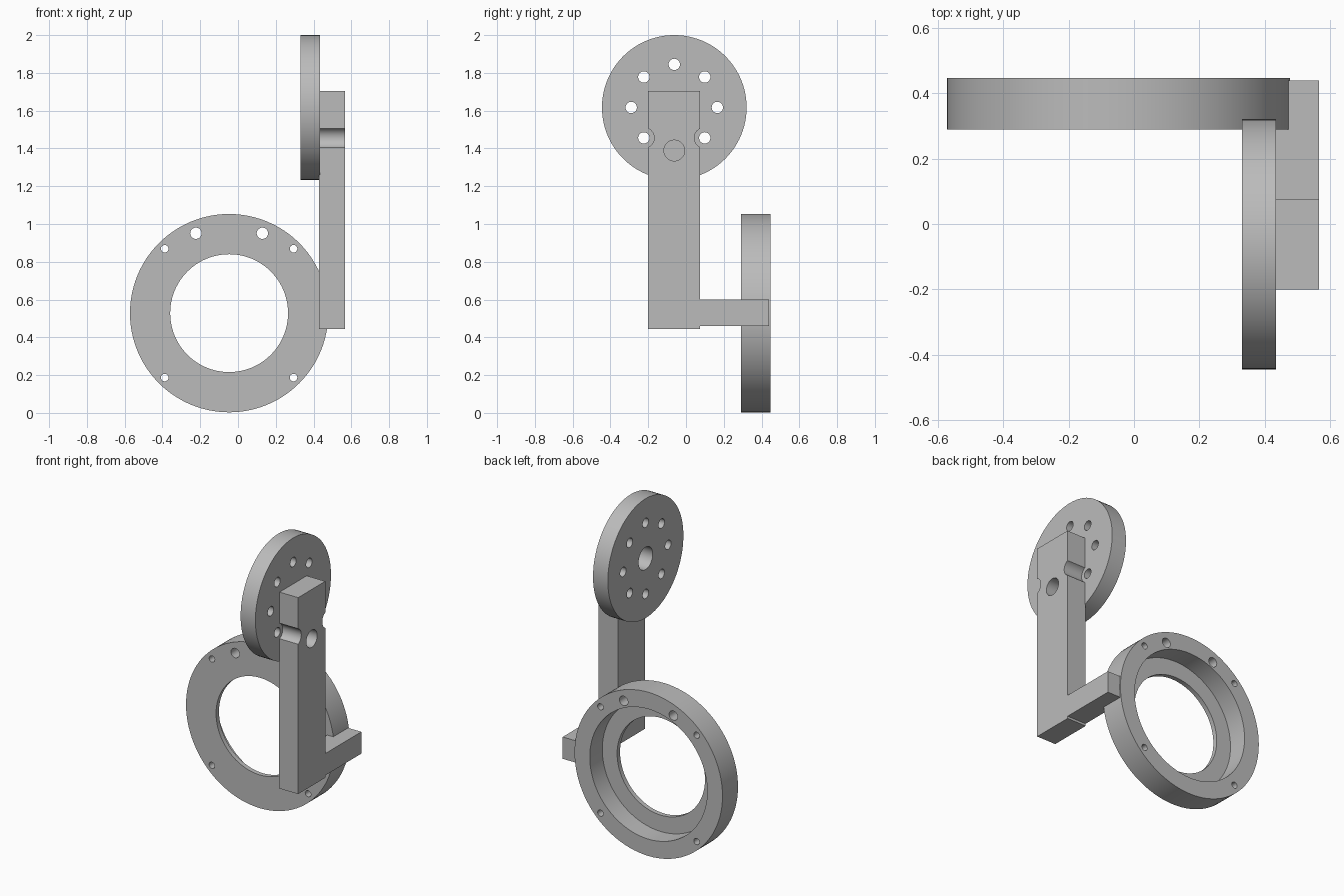
import bpy
import bmesh
from math import cos, sin, pi, radians
from mathutils import Matrix, Vector

if "Cube" in bpy.data.objects:
    bpy.data.objects.remove(bpy.data.objects["Cube"])

grey = bpy.data.materials.new("plain grey")
grey.use_nodes = True
grey.diffuse_color = (0.5, 0.5, 0.5, 1)
grey.node_tree.nodes["Principled BSDF"].inputs["Base Color"].default_value = (0.5, 0.5, 0.5, 1)


def make_object(name, bm):
    bmesh.ops.recalc_face_normals(bm, faces=bm.faces)
    mesh = bpy.data.meshes.new(name)
    bm.to_mesh(mesh)
    bm.free()
    mesh.materials.append(grey)
    obj = bpy.data.objects.new(name, mesh)
    bpy.context.collection.objects.link(obj)
    return obj


def cylinder(name, axis, centre, radius, start, end, sides=32):
    """Cylinder along X or Y from start to end; centre holds the other two coordinates."""
    bm = bmesh.new()
    turn = Matrix.Rotation(pi / 2, 4, "Y" if axis == "X" else "X")
    mid = (start + end) / 2
    place = (mid, centre[0], centre[1]) if axis == "X" else (centre[0], mid, centre[1])
    bmesh.ops.create_cone(bm, cap_ends=True, segments=sides, radius1=radius, radius2=radius,
                          depth=end - start, matrix=Matrix.Translation(place) @ turn)
    return make_object(name, bm)


def cut(target, cutters):
    """Subtract each cutter, bake the result and remove the cutters."""
    for cutter in cutters:
        cutter.hide_render = True
        mod = target.modifiers.new("cut", "BOOLEAN")
        mod.operation = "DIFFERENCE"
        mod.solver = "EXACT"
        mod.object = cutter
    bpy.context.view_layer.update()
    evaluated = target.evaluated_get(bpy.context.evaluated_depsgraph_get())
    baked = bpy.data.meshes.new_from_object(evaluated)
    target.modifiers.clear()
    target.data = baked
    for cutter in cutters:
        bpy.data.objects.remove(cutter)


def smooth(obj):
    bpy.ops.object.select_all(action="DESELECT")
    obj.select_set(True)
    bpy.context.view_layer.objects.active = obj
    bpy.ops.object.shade_smooth_by_angle(angle=radians(30))


# Large ring: bore, wide recess from the back, mounting holes
RX, RZ, FRONT, BACK = -0.047, 0.528, 0.29, 0.447
ring = cylinder("mounting_ring", "Y", (RX, RZ), 0.525, FRONT, BACK, 96)
holes = [cylinder("bore", "Y", (RX, RZ), 0.312, FRONT - 0.1, BACK + 0.1, 96),
         cylinder("recess", "Y", (RX, RZ), 0.417, FRONT + 0.03, BACK + 0.1, 96)]
for side in (-1, 1):
    holes.append(cylinder("upper_hole", "Y", (RX + side * 0.176, RZ + 0.423), 0.03, 0.2, 0.5))
    for up in (-1, 1):
        holes.append(cylinder("corner_hole", "Y", (RX + side * 0.341, RZ + up * 0.341),
                              0.02, 0.2, 0.5))
cut(ring, holes)

# Round plate with a centre hole and a circle of eight holes
DY, DZ, BOLT = -0.062, 1.617, 0.228
bolts = [(DY + BOLT * sin(i * pi / 4), DZ + BOLT * cos(i * pi / 4)) for i in range(8)]
plate = cylinder("round_plate", "X", (DY, DZ), 0.383, 0.33, 0.435, 96)
cut(plate, [cylinder("centre_hole", "X", (DY, DZ), 0.072, 0.2, 0.6)]
    + [cylinder("bolt_hole", "X", b, 0.03, 0.2, 0.6) for b in bolts])

# L-shaped arm: side profile extruded across its width
profile = [(-0.2, 0.445), (0.075, 0.445), (0.075, 0.46), (0.44, 0.46),
           (0.44, 0.6), (0.075, 0.6), (0.075, 1.705), (-0.2, 1.705)]
bm = bmesh.new()
face = bm.faces.new([bm.verts.new((0.43, y, z)) for y, z in profile])
extruded = bmesh.ops.extrude_face_region(bm, geom=[face])["geom"]
bmesh.ops.translate(bm, vec=Vector((0.137, 0, 0)),
                    verts=[v for v in extruded if isinstance(v, bmesh.types.BMVert)])
arm = make_object("bracket_arm", bm)

# Bolt clearances: edge notches and one blind hole below the plate centre
cut(arm, [cylinder("notch", "X", bolts[i], 0.055, 0.4, 0.7) for i in (3, 5)]
    + [cylinder("blind_hole", "X", bolts[4], 0.055, 0.436, 0.7)])

for part in (ring, plate, arm):
    smooth(part)
